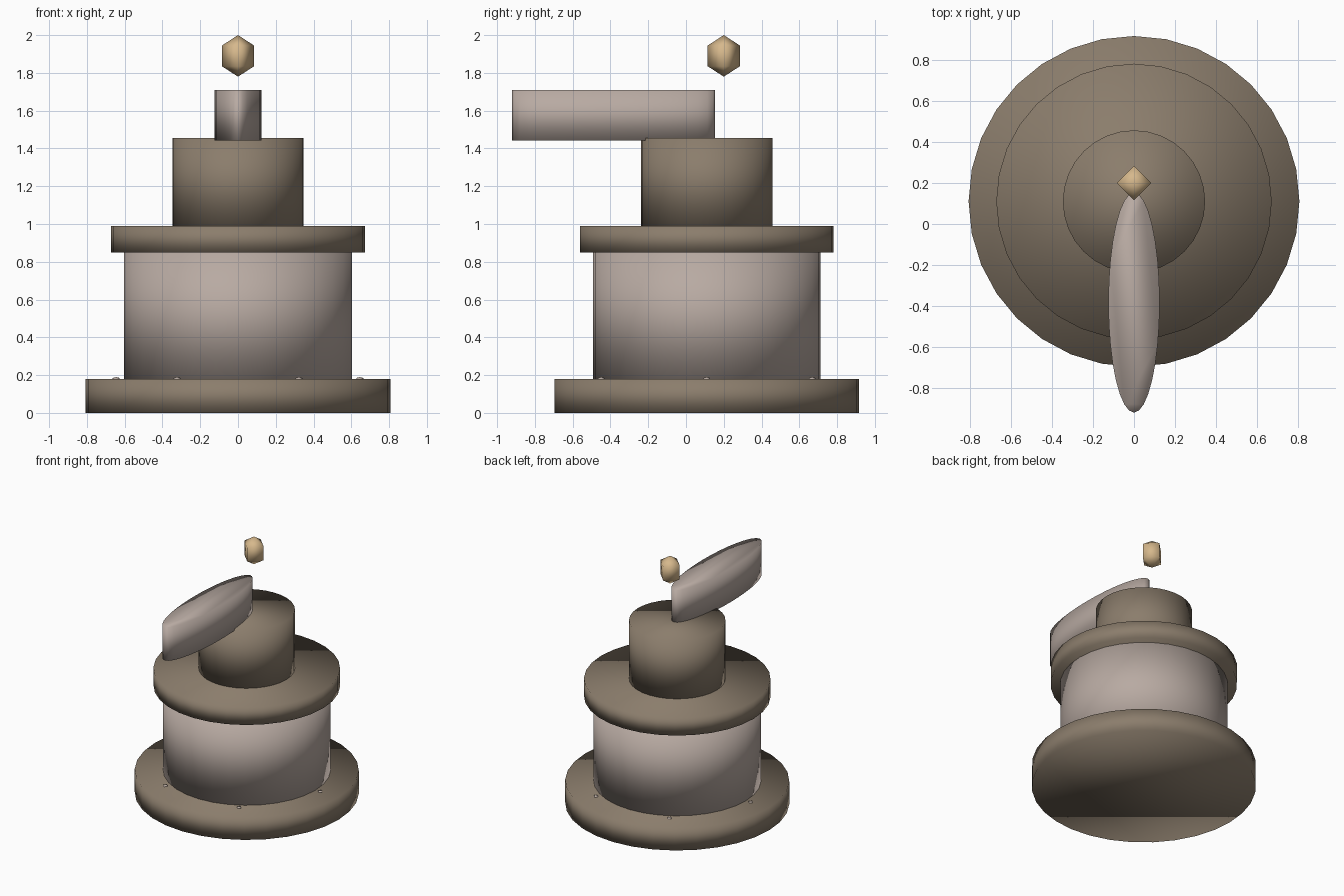
import bpy
import math

cube = bpy.data.objects.get("Cube")
if cube:
    bpy.data.objects.remove(cube, do_unlink=True)


def material(name, srgb):
    linear = [((c / 255 + 0.055) / 1.055) ** 2.4 for c in srgb] + [1.0]
    mat = bpy.data.materials.new(name)
    mat.use_nodes = True
    mat.diffuse_color = linear
    mat.node_tree.nodes["Principled BSDF"].inputs["Base Color"].default_value = linear
    return mat


brown = material("brown stone", (139, 125, 108))
grey = material("warm grey stone", (184, 170, 162))
gold = material("pale gold", (214, 184, 140))

CENTRE_Y = 0.11


def finish(name, mat, size):
    obj = bpy.context.object
    obj.name = name
    obj.scale = size
    bpy.ops.object.transform_apply(location=False, rotation=False, scale=True)
    bpy.ops.object.shade_smooth()
    obj.data.materials.append(mat)


def drum(name, mat, rx, ry, bottom, top, y=CENTRE_Y):
    bpy.ops.mesh.primitive_cylinder_add(vertices=32, radius=1, depth=1,
                                        location=(0, y, (bottom + top) / 2))
    finish(name, mat, (rx, ry, top - bottom))


def diamond(name, mat, location, width, height):
    bpy.ops.mesh.primitive_uv_sphere_add(segments=4, ring_count=2, radius=1,
                                         location=location)
    finish(name, mat, (width, width, height))


# Stacked round body
drum("base", brown, 0.807, 0.807, 0, 0.18)
drum("main_drum", grey, 0.603, 0.603, 0.18, 0.85)
drum("collar", brown, 0.672, 0.672, 0.85, 0.99)
drum("upper_drum", brown, 0.347, 0.347, 0.99, 1.456)

# Long oval arm reaching forward
drum("arm", grey, 0.125, 0.537, 1.443, 1.71, y=-0.383)

# Floating crystal
diamond("crystal", gold, (0, 0.2, 1.89), 0.098, 0.11)

# Ring of rivets on the base
for i in range(6):
    a = math.radians(60 * i)
    diamond(f"rivet_{i + 1}", grey,
            (0.645 * math.cos(a), CENTRE_Y + 0.645 * math.sin(a), 0.18), 0.021, 0.01)
